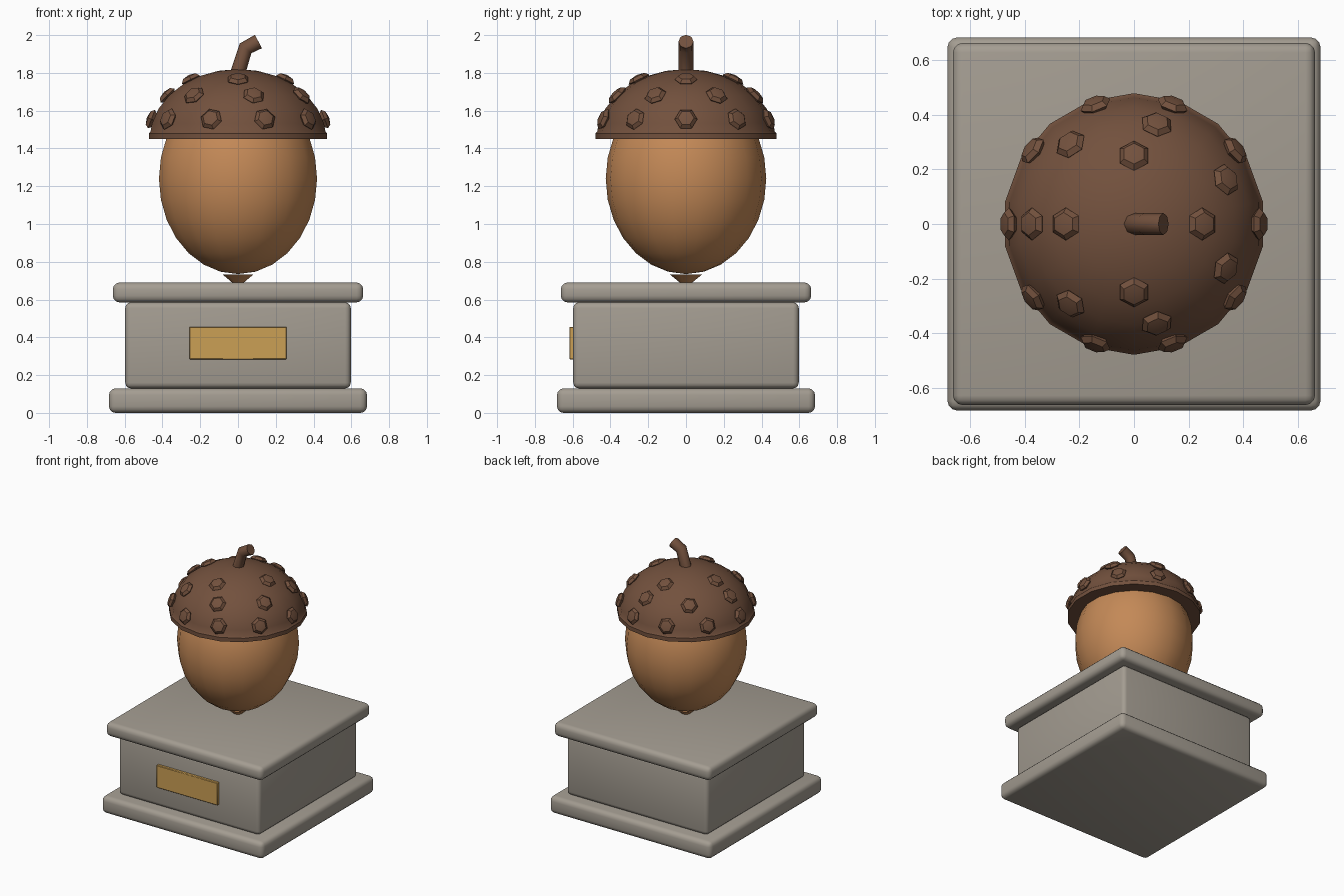
import bpy, bmesh, math
from mathutils import Vector, Matrix

if "Cube" in bpy.data.objects:
    bpy.data.objects.remove(bpy.data.objects["Cube"])


def material(name, rgb):
    m = bpy.data.materials.new(name)
    m.diffuse_color = (*rgb, 1)
    m.use_nodes = True
    m.node_tree.nodes["Principled BSDF"].inputs["Base Color"].default_value = m.diffuse_color
    return m


STONE = material("grey stone", (0.37, 0.335, 0.285))
BRASS = material("brass", (0.60, 0.35, 0.09))
NUT = material("nut tan", (0.55, 0.25, 0.095))
CAP = material("cap brown", (0.17, 0.082, 0.047))


def finish(name, bm, mat, angle=None):
    bmesh.ops.recalc_face_normals(bm, faces=bm.faces)
    me = bpy.data.meshes.new(name)
    bm.to_mesh(me)
    bm.free()
    ob = bpy.data.objects.new(name, me)
    bpy.context.collection.objects.link(ob)
    me.materials.append(mat)
    if angle:
        smooth(ob, angle)
    return ob


def smooth(ob, angle):
    bpy.ops.object.select_all(action='DESELECT')
    ob.select_set(True)
    bpy.context.view_layer.objects.active = ob
    bpy.ops.object.shade_smooth_by_angle(angle=math.radians(angle))


def box(name, lo, hi, mat, bevel, segments=3):
    lo, hi = Vector(lo), Vector(hi)
    bm = bmesh.new()
    bmesh.ops.create_cube(bm, size=1, matrix=Matrix.Translation((lo + hi) / 2)
                          @ Matrix.Diagonal((*(hi - lo), 1)))
    bmesh.ops.bevel(bm, geom=bm.edges[:], offset=bevel, segments=segments,
                    profile=0.5, affect='EDGES')
    return finish(name, bm, mat, 40)


# pedestal: three stacked stone slabs and a front plaque
for name, h, z0, z1, b in [("base_slab", 0.683, 0, 0.13, 0.035),
                           ("pedestal_block", 0.597, 0.13, 0.585, 0.03),
                           ("top_slab", 0.663, 0.585, 0.69, 0.035)]:
    box(name, (-h, -h, z0), (h, h, z1), STONE, b)
box("plaque", (-0.258, -0.618, 0.283), (0.258, -0.59, 0.455), BRASS, 0.004, 1)

# nut body
bm = bmesh.new()
bmesh.ops.create_uvsphere(bm, u_segments=18, v_segments=14, radius=1,
                          matrix=Matrix.Translation((0, 0, 1.24))
                          @ Matrix.Diagonal((0.425, 0.425, 0.505, 1)))
finish("nut", bm, NUT, 50)

# pointed tip under the nut
bm = bmesh.new()
bmesh.ops.create_cone(bm, cap_ends=True, segments=10, radius1=0.005, radius2=0.085,
                      depth=0.065, matrix=Matrix.Translation((0, 0, 0.7)))
finish("nut_tip", bm, NUT, 40)

# cap: lathed dome with a small lip
CR, CH, CZ = 0.474, 0.37, 1.45
profile = [(0.36, CZ), (0.479, CZ), (0.479, CZ + 0.03), (0.470, CZ + 0.04)]
profile += [(CR * math.cos(t), CZ + CH * math.sin(t))
            for t in (math.radians(90 * k / 7) for k in range(1, 7))]
bm = bmesh.new()
N = 18
rings = [[bm.verts.new((r * math.sin(2 * math.pi * i / N),
                        r * math.cos(2 * math.pi * i / N), z)) for i in range(N)]
         for r, z in profile]
top = bm.verts.new((0, 0, CZ + CH))
for i in range(N):
    j = (i + 1) % N
    for a, b in zip(rings, rings[1:]):
        bm.faces.new((a[i], a[j], b[j], b[i]))
    bm.faces.new((rings[-1][i], rings[-1][j], top))
finish("cap", bm, CAP, 35)

# cap knobs: flattened six-sided bumps in three rows
bm = bmesh.new()
for count, start, elev in [(10, 0, 16.5), (7, math.pi / 7, 38.6), (4, 0, 58.5)]:
    e = math.radians(elev)
    for k in range(count):
        a = start + 2 * math.pi * k / count
        d = Vector((math.cos(e) * math.cos(a), math.cos(e) * math.sin(a), math.sin(e)))
        p = Vector((0.478 * d.x, 0.478 * d.y, CZ + CH * d.z))
        n = Vector((d.x / 0.478, d.y / 0.478, d.z / CH)).normalized()
        rot = Vector((0, 0, 1)).rotation_difference(n).to_matrix().to_4x4()
        bmesh.ops.create_uvsphere(bm, u_segments=6, v_segments=4, radius=1,
                                  matrix=Matrix.Translation(p) @ rot
                                  @ Matrix.Diagonal((0.06, 0.06, 0.026, 1)))
finish("cap_knobs", bm, CAP, 30)

# bent stem
cu = bpy.data.curves.new("stem", 'CURVE')
cu.dimensions = '3D'
cu.bevel_depth = 0.04
cu.bevel_resolution = 2
cu.use_fill_caps = True
sp = cu.splines.new('POLY')
pts = [(-0.01, 0, 1.77), (0.04, 0, 1.93), (0.108, 0, 1.966)]
sp.points.add(len(pts) - 1)
for q, c in zip(sp.points, pts):
    q.co = (*c, 1)
stem = bpy.data.objects.new("stem", cu)
bpy.context.collection.objects.link(stem)
cu.materials.append(CAP)
bpy.ops.object.select_all(action='DESELECT')
stem.select_set(True)
bpy.context.view_layer.objects.active = stem
bpy.ops.object.convert(target='MESH')
smooth(bpy.context.view_layer.objects.active, 50)
